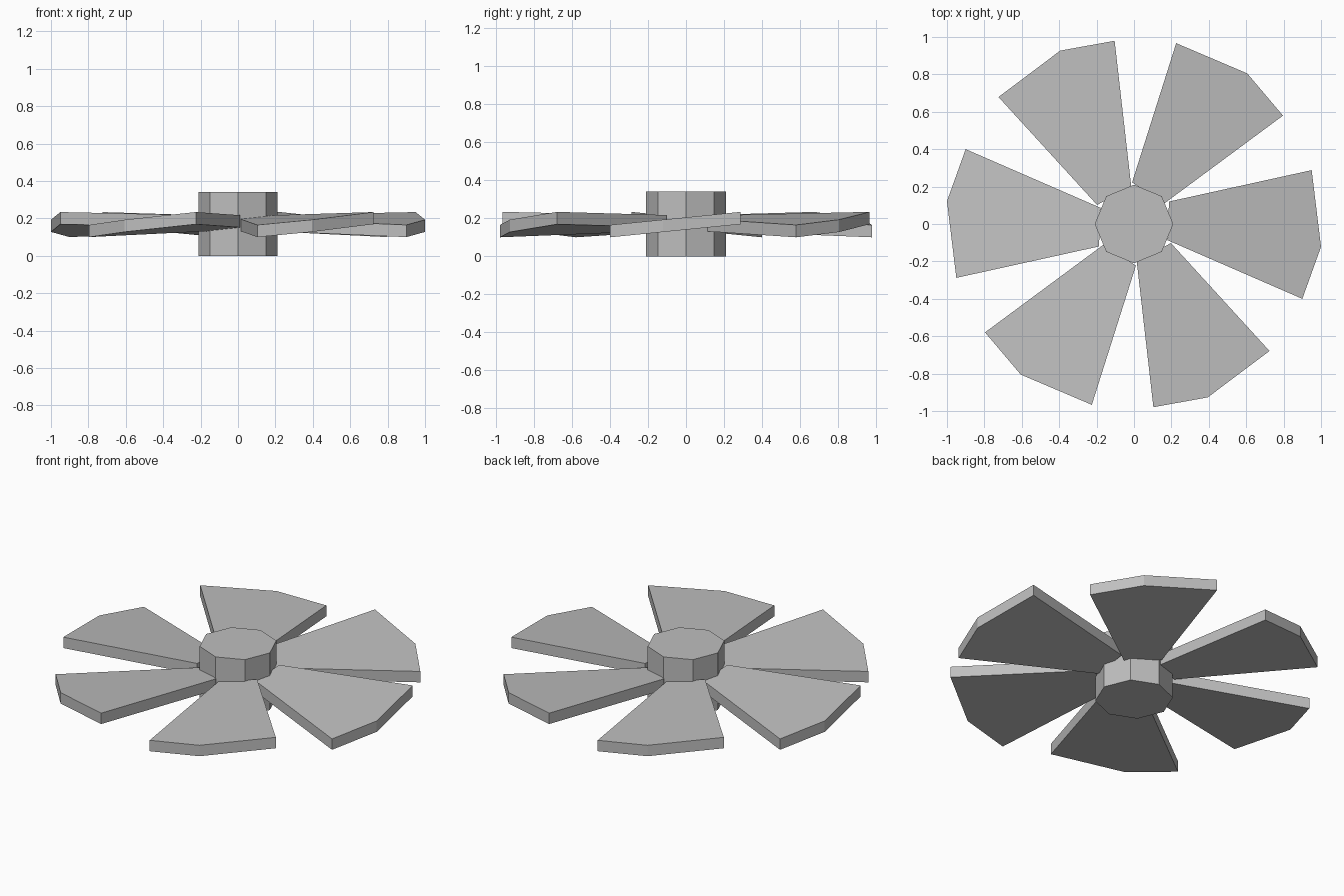
import bpy, bmesh, math
from mathutils import Matrix

if "Cube" in bpy.data.objects:
    bpy.data.objects.remove(bpy.data.objects["Cube"])

grey = bpy.data.materials.new("plain grey")
grey.diffuse_color = (0.52, 0.52, 0.52, 1)
grey.use_nodes = True
grey.node_tree.nodes["Principled BSDF"].inputs["Base Color"].default_value = grey.diffuse_color


def finish(bm, name):
    bmesh.ops.recalc_face_normals(bm, faces=bm.faces)
    mesh = bpy.data.meshes.new(name)
    bm.to_mesh(mesh)
    bm.free()
    mesh.materials.append(grey)
    obj = bpy.data.objects.new(name, mesh)
    bpy.context.collection.objects.link(obj)
    return obj


# Hub: upright octagonal prism
HUB_HEIGHT = 0.34
bm = bmesh.new()
bmesh.ops.create_cone(bm, cap_ends=True, segments=8, radius1=0.21, radius2=0.21,
                      depth=HUB_HEIGHT,
                      matrix=Matrix.Translation((0, 0, HUB_HEIGHT / 2)))
finish(bm, "hub")

# Blades: fan-shaped plates, pitched so one long edge sits higher
OUTLINE = [(0.187, 0.12), (0.18, -0.087), (0.90, -0.40), (1.0, -0.122), (0.95, 0.288)]
PITCH = 0.1
THICKNESS = 0.065


def blade(index):
    bm = bmesh.new()
    verts = [bm.verts.new((x, y, 0.14 + PITCH * y)) for x, y in OUTLINE]
    face = bm.faces.new(verts)
    top = bmesh.ops.extrude_face_region(bm, geom=[face], use_keep_orig=True)
    bmesh.ops.translate(bm, vec=(0, 0, THICKNESS),
                        verts=[g for g in top["geom"] if isinstance(g, bmesh.types.BMVert)])
    bm.transform(Matrix.Rotation(math.radians(60 * index), 4, "Z"))
    finish(bm, f"blade_{index + 1}")


for i in range(6):
    blade(i)
